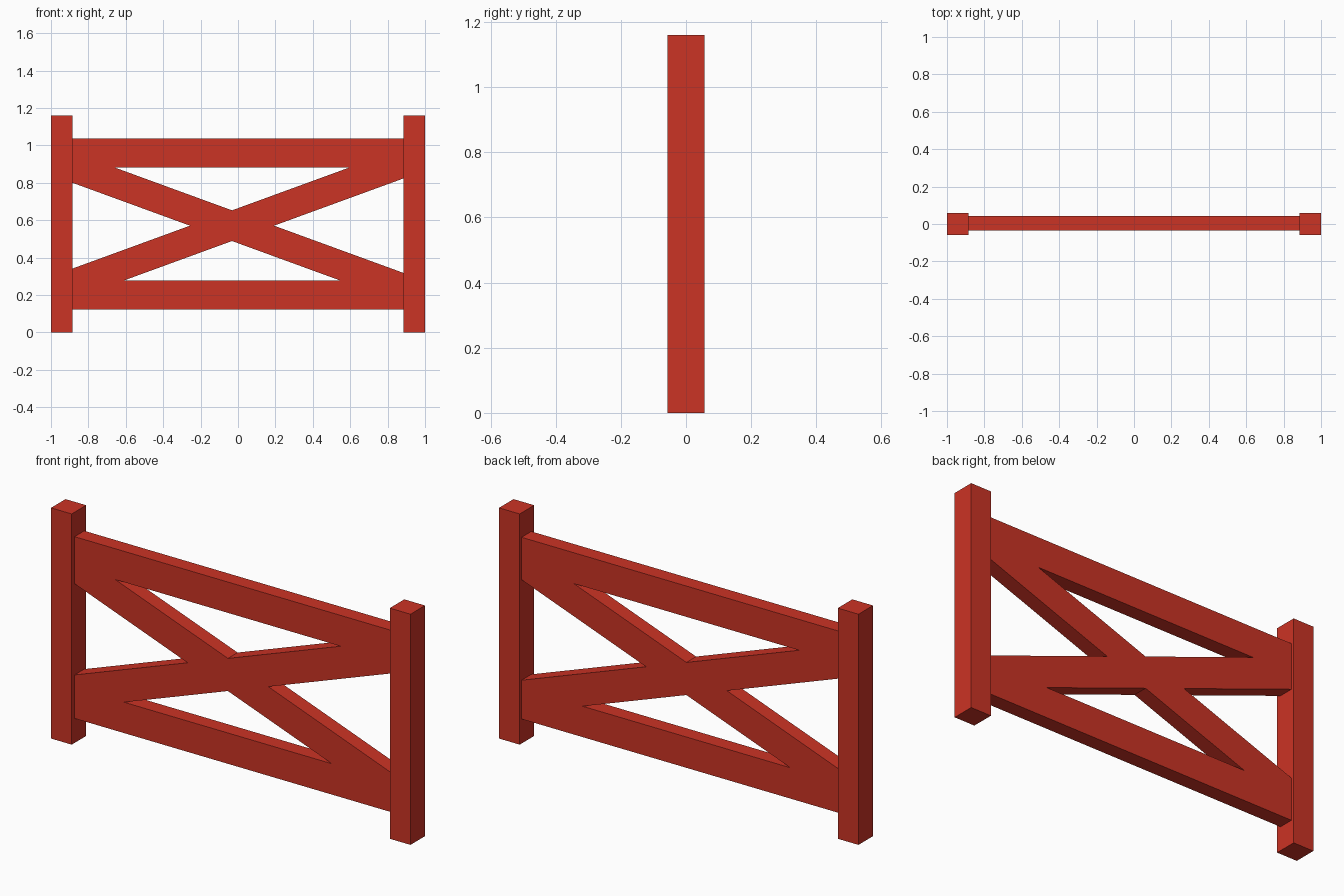
import bpy, bmesh
from mathutils import Matrix

if "Cube" in bpy.data.objects:
    bpy.data.objects.remove(bpy.data.objects["Cube"])

red = bpy.data.materials.new("red paint")
red.diffuse_color = (0.60, 0.033, 0.018, 1)
red.use_nodes = True
red.node_tree.nodes["Principled BSDF"].inputs["Base Color"].default_value = red.diffuse_color


def finish(bm, name):
    bmesh.ops.remove_doubles(bm, verts=bm.verts, dist=1e-5)
    bmesh.ops.recalc_face_normals(bm, faces=bm.faces)
    mesh = bpy.data.meshes.new(name)
    bm.to_mesh(mesh)
    bm.free()
    mesh.materials.clear()
    mesh.materials.append(red)
    for p in mesh.polygons:
        p.material_index = 0
        p.use_smooth = False
    ob = bpy.data.objects.new(name, mesh)
    bpy.context.collection.objects.link(ob)
    return ob


# Square end posts
W, H = 0.115, 1.16
for side, name in ((-1, "left_post"), (1, "right_post")):
    bm = bmesh.new()
    bmesh.ops.create_cube(bm, size=1)
    bmesh.ops.scale(bm, vec=(W, W, H), verts=bm.verts)
    bmesh.ops.translate(bm, vec=(side * (1 - W / 2), 0, H / 2), verts=bm.verts)
    finish(bm, name)

# Flush rails and crossed braces: one outline with four openings
cx, cz = -0.032, 0.571            # centre of the cross
slope, h = 0.365, 0.082           # brace slope and half height
rail_top, rail_bottom = 1.037, 0.123
open_top, open_bottom = 0.882, 0.278
end, reach = 0.95, 0.92           # ends hidden inside the posts


def side_opening(s):
    x = s * reach
    dz = slope * abs(x - cx) - h
    return [(cx + s * h / slope, cz), (x, cz + dz), (x, cz - dz)]


def rail_opening(z, s):
    dx = (abs(z - cz) - h) / slope
    return [(cx, cz + s * h), (cx - dx, z), (cx + dx, z)]


loops = [
    [(-end, rail_bottom), (end, rail_bottom), (end, rail_top), (-end, rail_top)],
    side_opening(-1), side_opening(1),
    rail_opening(open_top, 1), rail_opening(open_bottom, -1),
]
curve = bpy.data.curves.new("lattice_profile", 'CURVE')
curve.dimensions = '2D'
curve.fill_mode = 'BOTH'
curve.extrude = 0.0385
for pts in loops:
    sp = curve.splines.new('POLY')
    sp.points.add(len(pts) - 1)
    for p, (x, z) in zip(sp.points, pts):
        p.co = (x, z, 0, 1)
    sp.use_cyclic_u = True
helper = bpy.data.objects.new("lattice_profile", curve)
bpy.context.collection.objects.link(helper)
bpy.context.view_layer.update()
dg = bpy.context.evaluated_depsgraph_get()
bm = bmesh.new()
bm.from_mesh(bpy.data.meshes.new_from_object(helper.evaluated_get(dg)))
bpy.data.objects.remove(helper)
# Stand the profile upright, slightly behind the post centre line
bmesh.ops.transform(bm, verts=bm.verts,
                    matrix=Matrix.Translation((0, 0.004, 0)) @ Matrix.Rotation(1.5707963, 4, 'X'))
finish(bm, "rails_and_cross_braces")
